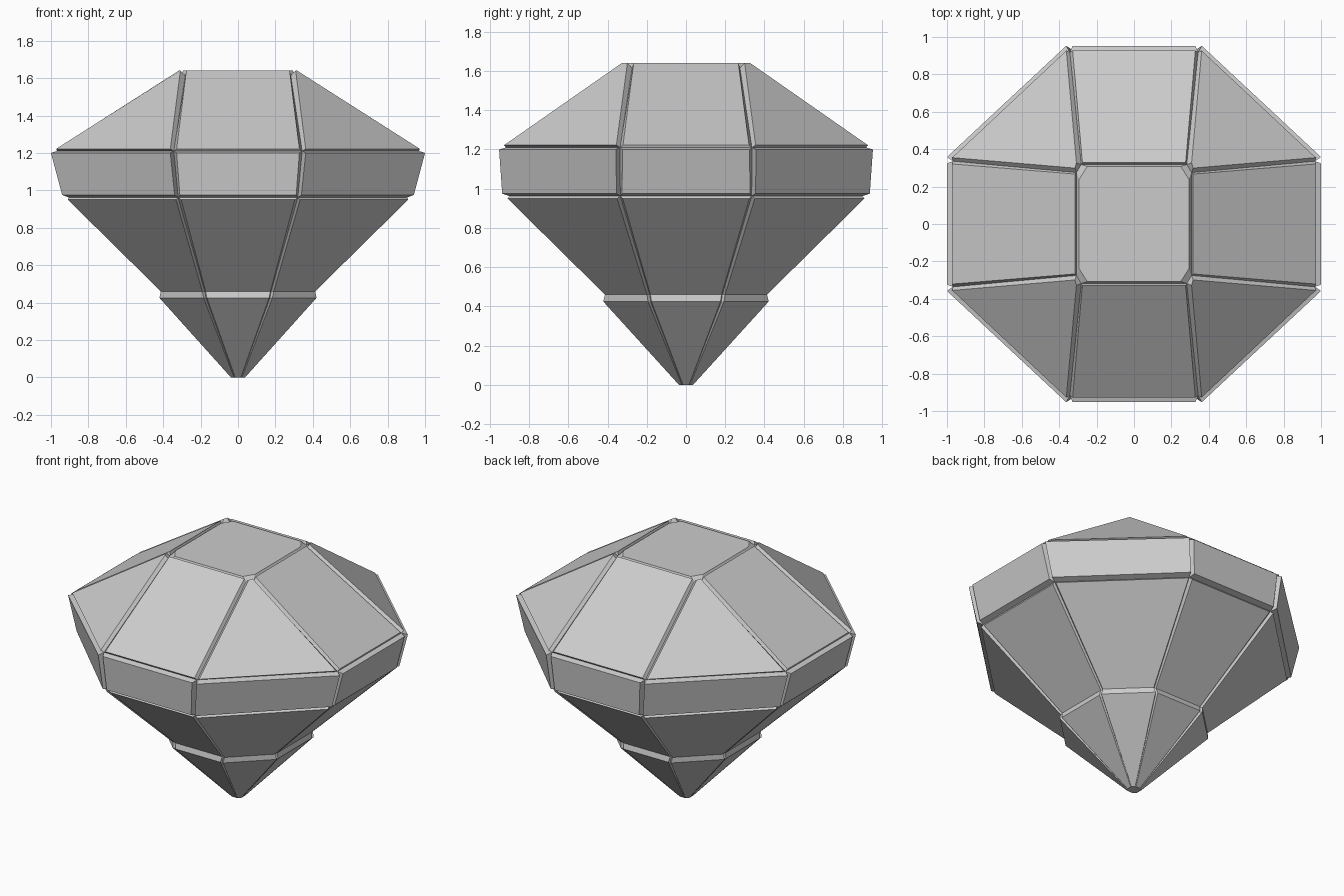
import bpy, bmesh

if "Cube" in bpy.data.objects:
    bpy.data.objects.remove(bpy.data.objects["Cube"])


def outer_ring(z, x, y, a, b, g):
    """Eight facets, each as a (start, end) pair, with gap g beside every octagon corner."""
    facets = []
    for sx, sy in ((1, 1), (-1, 1), (-1, -1), (1, -1)):
        side = [(sx * x, -sy * (b - g), z), (sx * x, sy * (b - g), z)]
        corner = [(sx * x, sy * (b + g), z), (sx * (a + g), sy * y, z)]
        front = [(sx * (a - g), sy * y, z), (-sx * (a - g), sy * y, z)]
        if sx * sy > 0:
            facets += [side, corner, front]
        else:
            facets += [corner[::-1]]
    # order: side, corner, front, corner for each half turn
    return facets


def octagon(z, x, y, a, b):
    """Core octagon in the same order as the facets."""
    return [(x, -b, z), (x, b, z), (a, y, z), (-a, y, z),
            (-x, b, z), (-x, -b, z), (-a, -y, z), (a, -y, z)]


def make_object(name, faces):
    bm = bmesh.new()
    for f in faces:
        bm.faces.new([bm.verts.new(p) for p in f])
    bmesh.ops.remove_doubles(bm, verts=bm.verts, dist=0.0002)
    bmesh.ops.recalc_face_normals(bm, faces=bm.faces)
    mesh = bpy.data.meshes.new(name)
    bm.to_mesh(mesh)
    bm.free()
    obj = bpy.data.objects.new(name, mesh)
    bpy.context.collection.objects.link(obj)
    return obj


def facet_band(name, outer, core):
    """Raised panels over the core, with sloped sides forming V grooves."""
    rings = [outer_ring(*r) for r in outer]
    cores = [octagon(*c) for c in core]
    faces = []
    for k in range(8):
        n = (k + 1) % 8
        for i in range(len(rings) - 1):
            (p0, p1), (q0, q1) = rings[i][k], rings[i + 1][k]
            c, d = cores[i], cores[i + 1]
            faces += [(p0, p1, q1, q0), (c[k], p0, q0, d[k]), (p1, c[n], d[n], q1)]
        for i in (0, -1):
            p0, p1 = rings[i][k]
            faces.append((cores[i][k], cores[i][n], p1, p0))
    return make_object(name, faces)


# Shared groove rings
girdle_top = (1.21, .968, .918, .343, .336)
girdle_low = (.9625, .905, .90, .32, .335)
table_groove = (1.615, .308, .318, .282, .275)

# Crown, girdle and pavilion facets
facet_band("crown_facets",
           [(1.222, .972, .927, .345, .338, .017), (1.64, .316, .328, .292, .283, .016)],
           [girdle_top, table_groove])
facet_band("girdle_facets",
           [(.975, .94, .937, .325, .34, .014), (1.2, 1.0, .953, .345, .341, .017)],
           [girdle_low, girdle_top])
facet_band("pavilion_facets",
           [(0, .038, .036, .018, .018, .003), (.425, .42, .422, .175, .185, .009),
            (.46, .413, .413, .182, .19, .009), (.95, .91, .91, .318, .337, .014)],
           [(0, .036, .034, .0175, .0175), (.425, .405, .407, .171, .18),
            (.46, .398, .398, .177, .185), girdle_low])

# Flat table on top, sloping down into its groove
table = octagon(1.64, .293, .307, .25, .24)
rim = octagon(*table_groove)
make_object("table_facet", [table] + [
    (rim[k], rim[(k + 1) % 8], table[(k + 1) % 8], table[k]) for k in range(8)])

# Small flat culet closing the tip
tip = [p for facet in outer_ring(0, .038, .036, .018, .018, .003) for p in facet]
make_object("culet", [tip])
